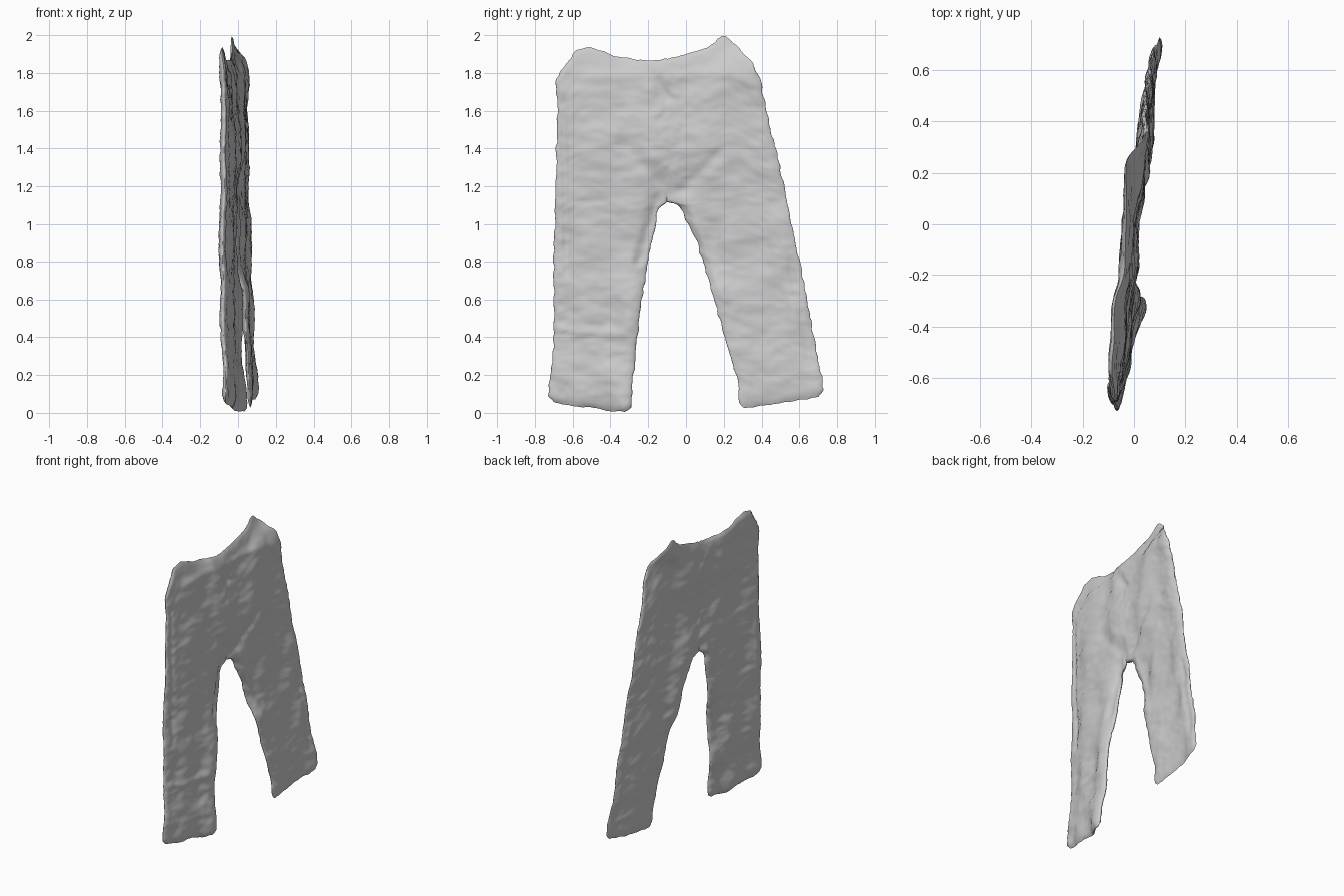
import bpy, bmesh, math
from mathutils import Vector, noise

cube = bpy.data.objects.get("Cube")
if cube:
    bpy.data.objects.remove(cube)

ROWS, CROTCH, COLS = 120, 70, 40

# Outline curves as (y, z), running from hem to waist and from outseam to inseam
CENTRE = [(-.1, 1.12), (-.1, 1.875)]
BACK_LEG = dict(
    outer=[(-.73, .09), (-.70, .35), (-.70, .8), (-.69, 1.2), (-.68, 1.6), (-.69, 1.77)],
    inner=[(-.29, .03), (-.28, .2), (-.24, .55), (-.2, .8), (-.16, 1.0), (-.145, 1.09), (-.1, 1.12)],
    hem=[(-.73, .09), (-.70, .055), (-.55, .03), (-.33, .005), (-.29, .03)],
    waist=[(-.69, 1.77), (-.58, 1.925), (-.5, 1.935), (-.38, 1.89), (-.22, 1.865), (-.1, 1.875)])
FRONT_LEG = dict(
    outer=[(.73, .12), (.64, .6), (.58, .9), (.52, 1.2), (.45, 1.5), (.39, 1.77)],
    inner=[(.28, .05), (.275, .17), (.22, .35), (.15, .6), (.06, .9), (0, 1.02), (-.04, 1.1), (-.1, 1.12)],
    hem=[(.73, .12), (.7, .085), (.5, .05), (.31, .025), (.28, .05)],
    waist=[(.39, 1.77), (.35, 1.86), (.26, 1.95), (.2, 2.0), (.1, 1.93), (0, 1.895), (-.1, 1.875)])

# How the cloth hangs: depth x at a few spots (y, z)
HANG = [
    (-.73, .08, -.068), (-.5, .03, -.03), (-.29, .02, .035),
    (.28, .04, .066), (.5, .06, .068), (.73, .12, .1), (.25, .25, .056),
    (-.7, .5, -.08), (-.45, .5, -.04), (-.25, .5, .008),
    (.18, .5, .04), (.4, .5, .046), (.66, .5, .076),
    (-.7, .9, -.085), (-.45, .9, -.045), (-.19, .9, -.025),
    (.07, .88, -.012), (.3, .9, .028), (.58, .9, .062),
    (-.16, 1.03, -.035), (-.1, 1.12, -.025),
    (-.69, 1.4, -.075), (-.4, 1.4, -.035), (-.1, 1.4, -.004), (.2, 1.4, .024), (.48, 1.4, .046),
    (-.69, 1.77, -.075), (-.4, 1.72, -.056), (-.1, 1.72, -.028), (.22, 1.75, .024), (.38, 1.8, .05),
    (-.57, 1.93, -.085), (-.38, 1.89, -.078), (-.1, 1.88, -.034), (.1, 1.93, -.032), (.2, 2, -.034),
]

# Half thickness along y
HALF = [(-.73, .018), (-.3, .025), (.1, .021), (.3, .014), (.73, .012)]

# Creases as start, end, width, depth on the +x cloth
CREASES = [
    ((-.15, 1.13), (-.25, .8), .03, -.018),
    ((-.02, 1.18), (.16, 1.36), .03, -.012),
    ((-.12, 1.2), (-.33, 1.42), .04, -.01),
    ((.02, 1.1), (.2, .6), .025, .008),
    ((-.2, 1.82), (-.1, 1.68), .03, -.012),
    ((-.68, .44), (-.35, .42), .018, .008),
    ((-.63, .75), (-.65, 1.65), .018, -.009),
    ((-.5, 1.78), (.3, 1.8), .025, .006),
    ((.66, .25), (.55, .8), .02, -.007),
]


def along(points, f):
    """Point at fraction f of a polyline's length."""
    pts = [Vector(p) for p in points]
    left = f * sum((b - a).length for a, b in zip(pts, pts[1:]))
    for a, b in zip(pts, pts[1:]):
        d = (b - a).length
        if left <= d:
            return a.lerp(b, left / d)
        left -= d
    return pts[-1]


def lookup(table, y):
    for (a, va), (b, vb) in zip(table, table[1:]):
        if y <= b:
            return va + (vb - va) * max(0, y - a) / (b - a)
    return table[-1][1]


def hang_depth(p):
    """Distance-weighted blend of the hanging depths."""
    total = weights = 0
    for y, z, x in HANG:
        w = ((p.x - y) ** 2 + (p.y - z) ** 2 * .7 + .006) ** -2
        total += w * x
        weights += w
    return total / weights


def smooth(v):
    v = min(1, max(0, v))
    return v * v * (3 - 2 * v)


def crease_depth(p):
    total = 0
    for a, b, width, depth in CREASES:
        a, b = Vector(a), Vector(b)
        k = min(1, max(0, (p - a).dot(b - a) / (b - a).length_squared))
        total += depth * math.exp(-((p - a.lerp(b, k)).length / width) ** 2)
    return total


def inner_edge(leg, t):
    tc = CROTCH / ROWS
    return along(leg["inner"], t / tc) if t <= tc else along(CENTRE, (t - tc) / (1 - tc))


def cloth_point(leg, s, t, side):
    # Blend the four edges of the leg panel
    a, b = along(leg["outer"], t), inner_edge(leg, t)
    h, w = along(leg["hem"], s), along(leg["waist"], s)
    corners = [Vector(leg[k][i]) for k in ("hem", "waist") for i in (0, -1)]
    flat = corners[0].lerp(corners[1], s).lerp(corners[2].lerp(corners[3], s), t)
    p = a.lerp(b, s) + h.lerp(w, t) - flat
    # Round the cloth off toward every open edge
    width = (b - a).length
    joined = smooth((t * ROWS - CROTCH) / 12)
    d_in = max((1 - s) * width, joined * .12)
    edge = min(s * width, d_in, t * 1.75, (1 - t) * .9)
    full = math.sqrt(1 - (1 - min(1, edge / .1)) ** 2)
    # Wrinkles, broader across than up
    q = Vector((side * 7.3, p.x * 9, p.y * 17))
    bump = .007 * noise.noise(q) + .005 * noise.noise(q * 2.6)
    x = hang_depth(p) + .004 * noise.noise(Vector((3, p.x * 4, p.y * 4)))
    x += side * full * (lookup(HALF, p.x) + bump)
    x += full * crease_depth(p) * (1 if side > 0 else .5)
    # Frayed outline
    fray = .009 * (1 - full)
    y = p.x + fray * noise.noise(Vector((1, p.x * 24, p.y * 24)))
    z = p.y + fray * noise.noise(Vector((5, p.x * 24, p.y * 24)))
    return Vector((x, y, max(0, z)))


# Cloth colour
fabric = bpy.data.materials.new("light_grey_fabric")
fabric.use_nodes = True
fabric.diffuse_color = (.6, .6, .6, 1)
fabric.node_tree.nodes["Principled BSDF"].inputs["Base Color"].default_value = (.6, .6, .6, 1)

# Two panels for each leg, welded into one closed garment
bm = bmesh.new()
for leg in (BACK_LEG, FRONT_LEG):
    for side in (1, -1):
        grid = []
        for j in range(ROWS + 1):
            # Columns gather near the seams so the edges stay round
            cols = [(1 - math.cos(math.pi * i / COLS)) / 2 for i in range(COLS + 1)]
            grid.append([bm.verts.new(cloth_point(leg, s, j / ROWS, side)) for s in cols])
        for r0, r1 in zip(grid, grid[1:]):
            for i in range(COLS):
                bm.faces.new((r0[i], r0[i + 1], r1[i + 1], r1[i]))
bmesh.ops.remove_doubles(bm, verts=bm.verts, dist=.0004)
bmesh.ops.recalc_face_normals(bm, faces=bm.faces)

mesh = bpy.data.meshes.new("trousers")
bm.to_mesh(mesh)
bm.free()
mesh.materials.append(fabric)
trousers = bpy.data.objects.new("trousers", mesh)
bpy.context.collection.objects.link(trousers)
bpy.context.view_layer.objects.active = trousers
trousers.select_set(True)
bpy.ops.object.shade_smooth_by_angle(angle=math.radians(50))
